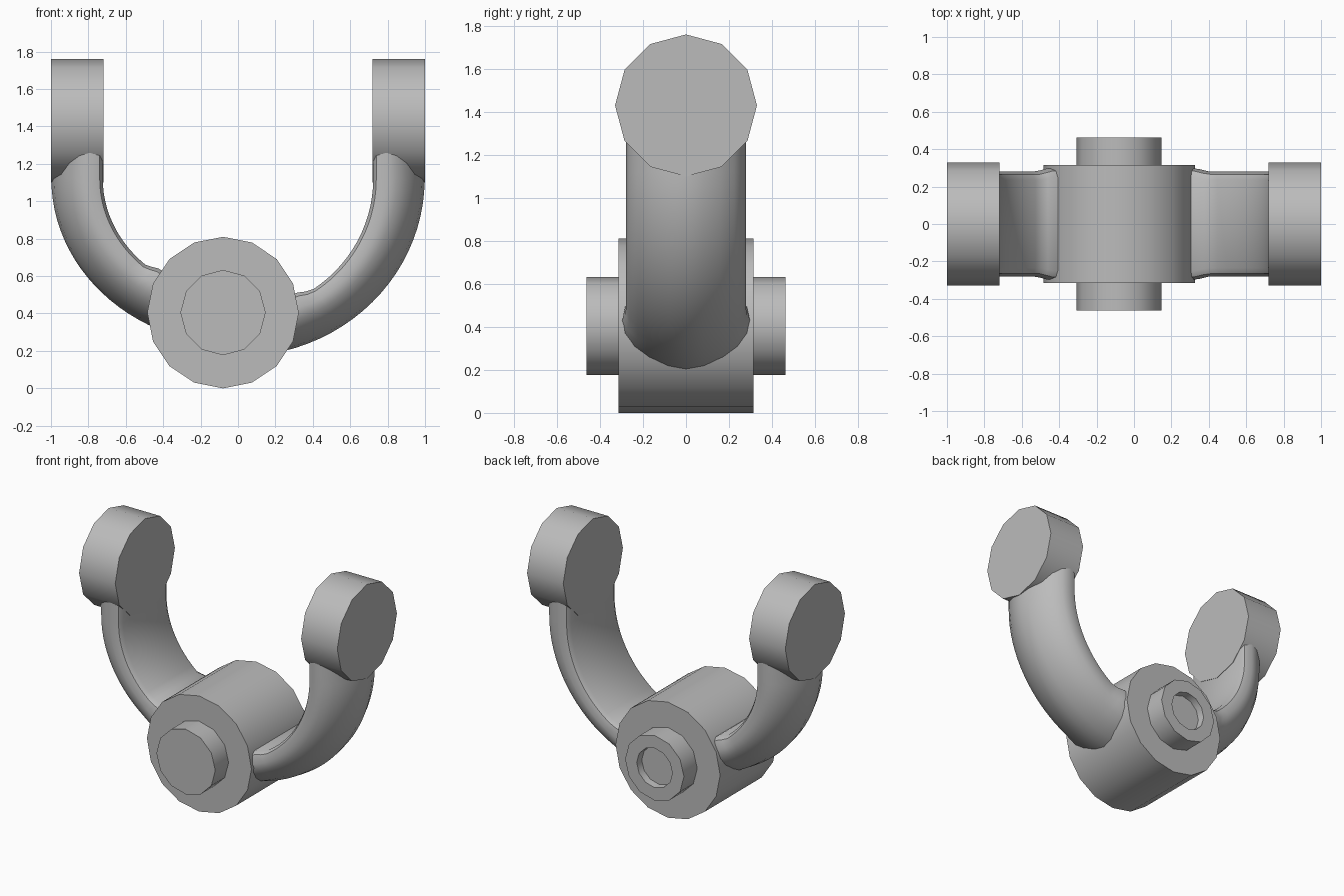
import bpy, bmesh, math
from mathutils import Matrix

cube = bpy.data.objects.get("Cube")
if cube:
    bpy.data.objects.remove(cube, do_unlink=True)

grey = bpy.data.materials.new("plain grey")
grey.use_nodes = True
grey.diffuse_color = (0.5, 0.5, 0.5, 1)
grey.node_tree.nodes["Principled BSDF"].inputs["Base Color"].default_value = (0.5, 0.5, 0.5, 1)

HUB_X, HUB_Z, HUB_R = -0.08, 0.405, 0.405


def finish(name, bm, angle):
    bmesh.ops.recalc_face_normals(bm, faces=bm.faces[:])
    mesh = bpy.data.meshes.new(name)
    bm.to_mesh(mesh)
    bm.free()
    mesh.materials.append(grey)
    obj = bpy.data.objects.new(name, mesh)
    bpy.context.collection.objects.link(obj)
    bpy.ops.object.select_all(action='DESELECT')
    obj.select_set(True)
    bpy.context.view_layer.objects.active = obj
    bpy.ops.object.shade_smooth_by_angle(angle=math.radians(angle))


def cylinder(name, sides, radius, depth, centre, axis, angle, recess=0):
    bm = bmesh.new()
    # a vertex points straight up once the cylinder is laid down
    lay = Matrix.Rotation(math.pi / 2, 4, axis)
    place = Matrix.Translation(centre) @ lay
    bmesh.ops.create_cone(bm, cap_ends=True, segments=sides, radius1=radius,
                          radius2=radius, depth=depth, matrix=place)
    bm.normal_update()
    if recess:
        # shallow socket in the rear cap
        cap = max(bm.faces, key=lambda f: f.calc_center_median().y)
        bmesh.ops.inset_region(bm, faces=[cap], thickness=recess)
        bmesh.ops.inset_region(bm, faces=[cap], thickness=0.004, depth=-0.05)
    finish(name, bm, angle)


# D-shaped arm section: (fraction from inner to outer side, half width)
half = [(0, 0.235), (0.06, 0.265), (0.25, 0.28), (0.45, 0.265),
        (0.65, 0.225), (0.82, 0.16), (0.95, 0.08)]
section = half + [(1, 0)] + [(u, -y) for u, y in reversed(half)]


def arm(name, side, outer_drop, inner_drop, end_angle):
    bm = bmesh.new()
    steps = 20
    stations = [(0, 1.3)] + [(math.radians(end_angle) * i / steps, 1.12)
                             for i in range(steps + 1)]
    rings = []
    for t, top in stations:
        ring = []
        for u, y in section:
            a = 0.723 + 0.275 * u
            b = inner_drop + (outer_drop - inner_drop) * u
            x, z = side * a * math.cos(t), top - b * math.sin(t)
            # small flare where the arm meets the hub
            gap = math.hypot(x - HUB_X, z - HUB_Z) - HUB_R
            flare = min(1, max(0, 1 - gap / 0.08))
            lift = 0.03 * flare * (1 - u) ** 2
            ring.append(bm.verts.new((x, y * (1 + 0.07 * flare), z + lift)))
        rings.append(ring)
    n = len(section)
    for r, s in zip(rings, rings[1:]):
        for i in range(n):
            j = (i + 1) % n
            bm.faces.new((r[i], r[j], s[j], s[i]))
    bm.faces.new(rings[0])
    bm.faces.new(rings[-1])
    finish(name, bm, 40)


# Central hub and the pin through it
cylinder("hub", 16, HUB_R, 0.63, (HUB_X, 0, HUB_Z), 'X', 35)
cylinder("pin", 12, 0.228, 0.925, (HUB_X, 0, HUB_Z), 'X', 35, recess=0.09)

# Curved arms, the right one meeting the hub a little higher
arm("left_arm", 1, 0.95, 0.71, 80)
arm("right_arm", -1, 0.89, 0.63, 72)

# Round end pads
for name, side in (("left_pad", 1), ("right_pad", -1)):
    cylinder(name, 12, 0.33, 0.28, (side * 0.86, 0, 1.43), 'Y', 35)
